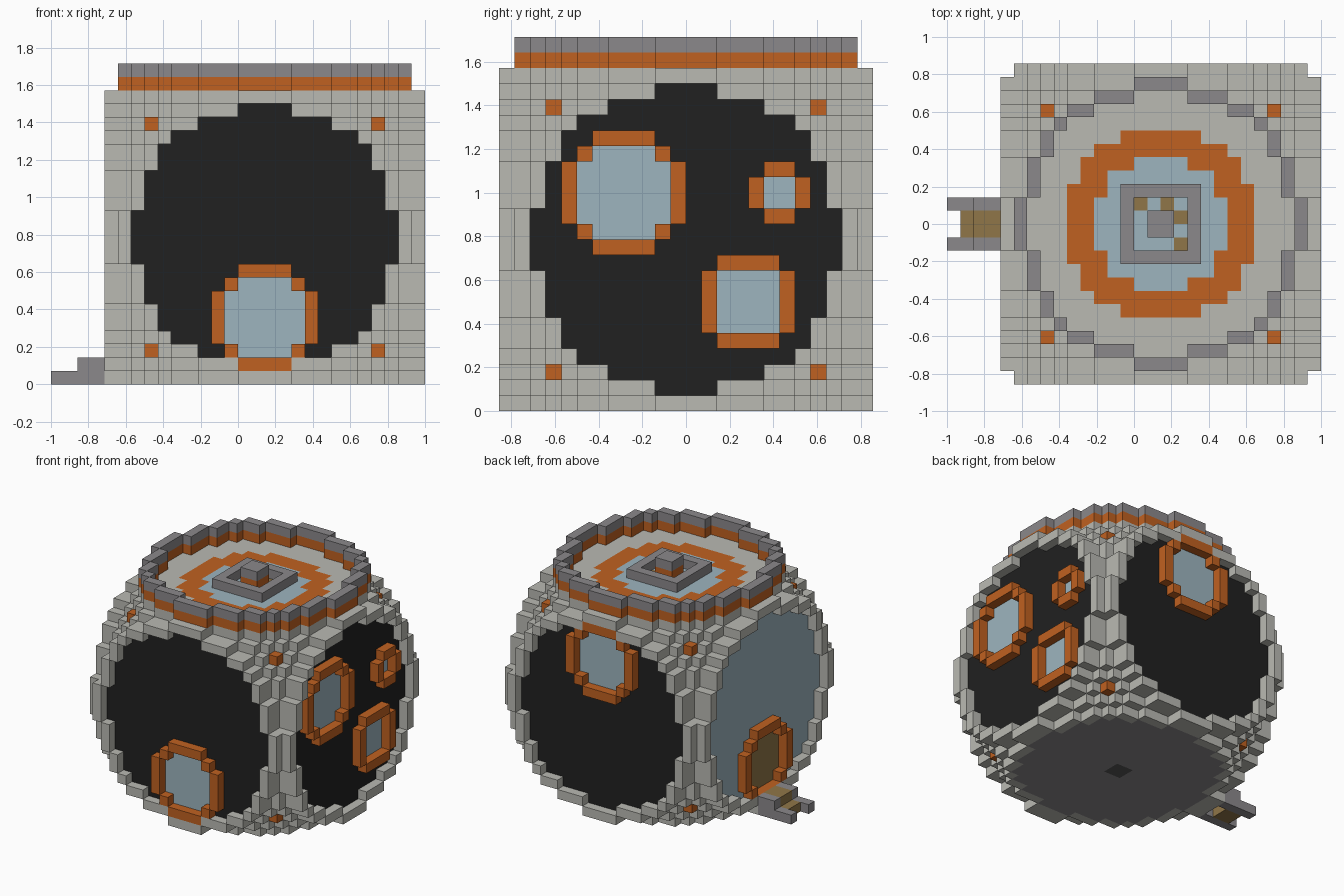
import bpy
import bmesh
from mathutils import Vector

cube = bpy.data.objects.get("Cube")
if cube:
    bpy.data.objects.remove(cube)

UNIT = 1 / 14                      # edge of one block
CENTRE = Vector((2, 0, 11))        # middle of the round hull, in blocks

PALETTE = {
    "light_grey": (0.49, 0.49, 0.45),
    "mid_grey": (0.26, 0.25, 0.26),
    "dark_grey": (0.09, 0.09, 0.09),
    "black": (0.015, 0.015, 0.015),
    "orange": (0.53, 0.12, 0.015),
    "glass_blue": (0.34, 0.46, 0.52),
    "brown": (0.28, 0.18, 0.065),
}
materials = {}
for label, rgb in PALETTE.items():
    mat = bpy.data.materials.new(label)
    mat.use_nodes = True
    mat.diffuse_color = (*rgb, 1)
    mat.node_tree.nodes["Principled BSDF"].inputs["Base Color"].default_value = (*rgb, 1)
    materials[label] = mat


def blocks(name, cells):
    """Outer skin of a set of blocks; cells maps block centre -> colour name."""
    bm = bmesh.new()
    used = sorted(set(cells.values()))
    for cell, colour in cells.items():
        for axis in range(3):
            for sign in (-1, 1):
                beside = list(cell)
                beside[axis] += sign
                if tuple(beside) in cells:
                    continue
                normal, side = Vector(), Vector()
                normal[axis] = sign / 2
                side[(axis + 1) % 3] = 0.5
                up = normal.cross(side) * 2
                middle = Vector(cell) + normal + CENTRE
                corners = (-side - up, side - up, side + up, up - side)
                face = bm.faces.new([bm.verts.new((middle + c) * UNIT) for c in corners])
                face.material_index = used.index(colour)
    bmesh.ops.remove_doubles(bm, verts=bm.verts, dist=UNIT / 100)
    mesh = bpy.data.meshes.new(name)
    bm.to_mesh(mesh)
    bm.free()
    for colour in used:
        mesh.materials.append(materials[colour])
    obj = bpy.data.objects.new(name, mesh)
    bpy.context.collection.objects.link(obj)


def disc(rows, u=0, v=0):
    """Stepped disc from the half width of each row, counted from the middle."""
    return {(u + s * (i + 0.5), v + t * (j + 0.5))
            for j, half in enumerate(rows) for i in range(half)
            for s in (-1, 1) for t in (-1, 1)}


def outline(flat):
    """Blocks that touch the edge of a flat set."""
    grown = {(u + a, v + b) for u, v in flat
             for a, b in ((1, 0), (-1, 0), (0, 1), (0, -1))}
    return grown - flat


def place(flat, axis, layer, colour):
    """Stand a flat set upright on one side of the hull."""
    result = {}
    for u, v in flat:
        cell = [u, v]
        cell.insert(axis, layer)
        result[tuple(cell)] = colour
    return result


def box(x, y, z, colour):
    """Blocks filling a range of positions on each axis."""
    return {(i + 0.5, j + 0.5, k + 0.5): colour
            for i in range(*x) for j in range(*y) for k in range(*z)}


PANEL = disc([10, 10, 9, 9, 9, 8, 8, 7, 5, 2])
ROUND, SQUARE, SMALL = [3, 3, 2], [2, 2], [1]
SIDES = {"front": (1, -1, "black"), "back": (1, 1, "black"),
         "left": (0, 1, "black"), "right": (0, -1, "glass_blue")}
# name: side, shape, centre across, centre up, pane colour
WINDOWS = {
    "front_window": ("front", ROUND, 0, -6, "glass_blue"),
    "back_window": ("back", ROUND, 0, 6, "glass_blue"),
    "large_side_window": ("left", ROUND, -4, 3, "glass_blue"),
    "small_side_window": ("left", SMALL, 6, 3, "glass_blue"),
    "square_side_window": ("left", SQUARE, 4, -4, "glass_blue"),
    "door": ("right", ROUND, 0, -6, "brown"),
}

# Hull: round ball trimmed by a cube, with coloured panels on the flats
span = [i + 0.5 for i in range(-11, 11)]
hull = {(x, y, z): "light_grey" for x in span for y in span for z in span
        if x * x + y * y + z * z <= 225}
for axis, sign, colour in SIDES.values():
    hull.update(place(PANEL, axis, sign * 10.5, colour))
hull.update(place(PANEL, 2, -10.5, "mid_grey"))
hull.update(place(disc([1]), 2, -10.5, "dark_grey"))
hull.update(place(disc([7, 7, 7, 6, 6, 5, 3]), 2, 10.5, "orange"))
hull.update(place(disc([5, 5, 4, 4, 2]), 2, 10.5, "glass_blue"))
for spot in ((-1.5, 1.5), (0.5, 1.5), (1.5, 0.5), (1.5, -1.5)):
    hull[(*spot, 10.5)] = "brown"
for cell in hull:
    if all(abs(c) == 8.5 for c in cell):
        hull[cell] = "orange"      # corner lamps

# Windows and door: pane set in the hull, raised frame around it
for name, (side, shape, u, v, pane) in WINDOWS.items():
    axis, sign, _ = SIDES[side]
    opening = disc(shape, u, v)
    hull.update(place(opening, axis, sign * 10.5, pane))
    blocks(name + "_frame", place(outline(opening), axis, sign * 11.5, "orange"))
blocks("hull", hull)

# Raised rings around the side panels
for name, (axis, sign, _) in SIDES.items():
    blocks(name + "_ring", place(outline(PANEL), axis, sign * 11.5, "light_grey"))

# Two layer rim on the roof
rim = place(outline(PANEL), 2, 11.5, "orange")
rim.update(place(outline(PANEL), 2, 12.5, "mid_grey"))
blocks("roof_rim", rim)

# Hatch: square kerb with a stubby post
kerb = disc([3] * 3) - disc([2] * 2)
blocks("hatch_kerb", place(kerb, 2, 11.5, "mid_grey"))
post = place(disc([1]), 2, 11.5, "orange")
post.update(place(disc([1]), 2, 12.5, "mid_grey"))
blocks("hatch_post", post)

# Entry steps with a rail on each side
for name, y in (("front_step_rail", -2), ("back_step_rail", 1)):
    rail = box((-16, -12), (y, y + 1), (-11, -10), "mid_grey")
    rail.update(box((-14, -12), (y, y + 1), (-10, -9), "mid_grey"))
    blocks(name, rail)
treads = box((-15, -13), (-1, 1), (-11, -10), "brown")
treads.update(box((-14, -12), (-1, 1), (-10, -9), "brown"))
blocks("step_treads", treads)
